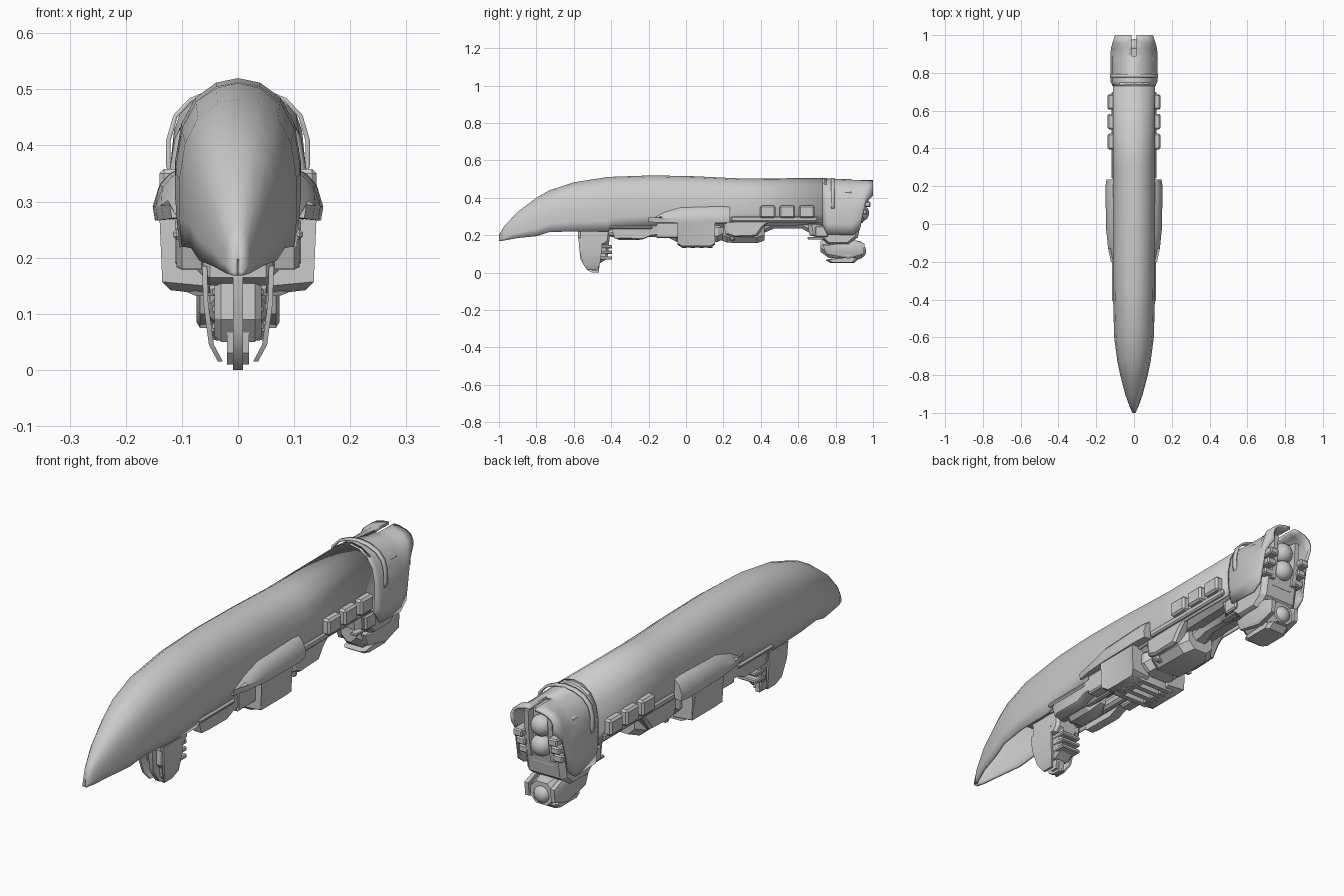
import bpy, bmesh
from math import radians, sin, cos, pi
from mathutils import Matrix

if "Cube" in bpy.data.objects:
    bpy.data.objects.remove(bpy.data.objects["Cube"])


def finish(name, bm, mirror=False, thick=0, smooth=30):
    bmesh.ops.recalc_face_normals(bm, faces=bm.faces)
    me = bpy.data.meshes.new(name)
    bm.to_mesh(me)
    bm.free()
    ob = bpy.data.objects.new(name, me)
    bpy.context.collection.objects.link(ob)
    if thick:
        m = ob.modifiers.new("thickness", 'SOLIDIFY')
        m.thickness = thick
    if mirror:
        ob.modifiers.new("mirror", 'MIRROR')
    bpy.ops.object.select_all(action='DESELECT')
    ob.select_set(True)
    bpy.context.view_layer.objects.active = ob
    bpy.ops.object.shade_smooth_by_angle(angle=radians(smooth))
    return ob


def loft(name, rings, closed=True, **kw):
    """Skin a list of equal-length point rings; closed rings get end caps."""
    bm = bmesh.new()
    vs = [[bm.verts.new(p) for p in r] for r in rings]
    n = len(vs[0])
    for a, b in zip(vs, vs[1:]):
        for i in range(n if closed else n - 1):
            j = (i + 1) % n
            bm.faces.new((a[i], a[j], b[j], b[i]))
    if closed:
        bm.faces.new(vs[0])
        bm.faces.new(vs[-1])
    return finish(name, bm, **kw)


def arch(y, hw, zt, zb):
    half = [(1, .2), (1, .45), (.9, .7), (.68, .87), (.35, .97)]
    pts = [(.95, 0)] + half + [(0, 1)]
    pts += [(-u, v) for u, v in reversed(pts[:-1])]
    return [(u * hw, y, zb + v * (zt - zb)) for u, v in pts]


def octa(y, hw, zt, zb, c=.03):
    return [(hw, y, zb + c), (hw, y, zt - c), (hw - c, y, zt), (c - hw, y, zt),
            (-hw, y, zt - c), (-hw, y, zb + c), (c - hw, y, zb), (hw - c, y, zb)]


def prism(name, yz, bands, **kw):
    """Side profile spread along x; each band is (x, profile scale)."""
    cy = sum(p[0] for p in yz) / len(yz)
    cz = sum(p[1] for p in yz) / len(yz)
    return loft(name, [[(x, cy + (y - cy) * s, cz + (z - cz) * s) for y, z in yz]
                       for x, s in bands], **kw)


def box(name, x, y, z, bevel=.006, **kw):
    bm = bmesh.new()
    bmesh.ops.create_cube(bm, size=1)
    for v in bm.verts:
        for i, r in enumerate((x, y, z)):
            v.co[i] = r[0] if v.co[i] < 0 else r[1]
    if bevel:
        bmesh.ops.bevel(bm, geom=bm.edges[:], offset=bevel, segments=1, affect='EDGES')
    return finish(name, bm, **kw)


def tube(name, x, z, r, y0, y1, n=10, **kw):
    rings = [[(x + k * cos(2 * pi * i / n), y, z + k * sin(2 * pi * i / n))
              for i in range(n)] for y, k in ((y0, r * .7), (y0 + .02, r), (y1 - .02, r), (y1, r * .7))]
    return loft(name, rings, **kw)


def ball(name, loc, r, sy=1):
    bm = bmesh.new()
    bmesh.ops.create_uvsphere(bm, u_segments=16, v_segments=10, radius=r,
                              matrix=Matrix.Translation(loc) @ Matrix.Diagonal((1, sy, 1, 1)))
    return finish(name, bm, smooth=40)


# long curved hull shell, open underneath
loft("hull_shell", [arch(*s) for s in (
    (-1, .008, .20, .168), (-.97, .022, .25, .172), (-.9, .047, .325, .185), (-.8, .073, .40, .195),
    (-.73, .088, .44, .217), (-.6, .105, .483, .22), (-.42, .11, .511, .218), (-.38, .111, .513, .24),
    (-.18, .112, .52, .25), (.05, .112, .515, .255), (.3, .112, .503, .265), (.75, .112, .506, .265))],
    closed=False, thick=.01)

# inner body that closes the underside
loft("inner_core", [octa(*s) for s in (
    (-.66, .07, .40, .29), (-.55, .095, .42, .25), (-.4, .1, .43, .235), (.3, .1, .42, .245),
    (.66, .1, .42, .255), (.74, .1, .45, .225), (.88, .105, .46, .215), (.93, .075, .46, .24))])

# rear cowl with a slot in its top edge
cowl = loft("rear_cowl", [arch(*s) for s in (
    (.73, .113, .508, .255), (.755, .125, .503, .205), (.89, .125, .499, .2),
    (.93, .122, .498, .23), (.96, .114, .497, .37), (1, .1, .495, .41))],
    closed=False, thick=.012)
slot = box("slot_cutter", (-.012, .012), (.89, 1.1), (.46, .6), bevel=0)
slot.hide_render = True
slot.display_type = 'WIRE'
cut = cowl.modifiers.new("slot", 'BOOLEAN')
cut.operation = 'DIFFERENCE'
cut.object = slot
loft("cowl_collar", [arch(.775, .128, .507, .33), arch(.795, .128, .507, .33)], closed=False, thick=.008)

# side sponsons
def sponson(y, x, zt, zb):
    return [(.09, y, zb + .005), (x - .004, y, zb), (x, y, zb + .025), (x - .012, y, zt - .02),
            (x - .03, y, zt), (.09, y, zt + .015)]
loft("side_sponson", [sponson(*s) for s in (
    (-.2, .122, .295, .27), (-.13, .137, .322, .268), (-.03, .147, .345, .266),
    (.19, .152, .35, .266), (.235, .146, .348, .268))], mirror=True)

# side boxes in a row
for i, y in enumerate((.395, .5, .605)):
    box(f"side_box_{i + 1}", (.1, .14), (y, y + .083), (.292, .358), .008, mirror=True)
box("box_rail", (.1, .12), (.24, .7), (.272, .3), mirror=True)

# flared plates and toothed module below the sponsons
loft("belly_plate", [[(.05, y, .25), (.14, y, .275), (.12 + d, y, .142 + d), (.05, y, .134 + d)]
                     for y, d in ((-.045, .015), (-.02, 0), (.13, 0), (.155, .015))], mirror=True)
for i in range(4):
    y = -.03 + i * .047
    prism(f"belly_tooth_{i + 1}", [(y, .2), (y, .145), (y + .008, .132), (y + .03, .132), (y + .03, .2)],
          [(-.09, .8), (-.075, 1), (.075, 1), (.09, .8)])
loft("belly_drum", [octa(*s) for s in (
    (-.1, .055, .27, .19), (-.05, .09, .27, .165), (.17, .09, .27, .165), (.22, .06, .27, .19))])

# faceted tank behind the module
loft("belly_tank", [octa(*s) for s in (
    (.17, .05, .27, .18), (.22, .085, .27, .16), (.38, .085, .27, .158), (.42, .06, .27, .172))])
box("tank_rib", (-.092, .092), (.235, .26), (.17, .27))
prism("tank_side", [(.2, .275), (.21, .205), (.25, .19), (.38, .195), (.42, .25), (.46, .28)],
      [(.07, 1), (.098, 1), (.108, .85)], mirror=True)
loft("rear_spine", [octa(*s, .02) for s in ((.4, .045, .29, .205), (.47, .035, .29, .235), (.62, .035, .29, .235), (.7, .055, .29, .19))])

# pipes and blocks between forward pod and module
tube("belly_pipe", .04, .215, .025, -.42, -.04, mirror=True)
loft("forward_block", [octa(*s, .02) for s in (
    (-.39, .035, .26, .19), (-.36, .05, .26, .175), (-.25, .05, .26, .175), (-.2, .03, .26, .2))])
prism("shoulder_block", [(-.4, .24), (-.38, .18), (-.23, .178), (-.18, .2), (-.06, .205), (-.04, .265)],
      [(.065, 1), (.1, 1), (.11, .85)], mirror=True)
box("shoulder_rail", (.085, .116), (-.41, -.18), (.232, .25), mirror=True)
box("module_front_block", (.06, .112), (-.16, -.03), (.185, .27), mirror=True)

# forward pod hanging below the nose
prism("pod_neck", [(-.58, .25), (-.575, .165), (-.53, .15), (-.43, .15), (-.41, .17), (-.4, .25)],
      [(-.062, .85), (-.05, 1), (.05, 1), (.062, .85)])
prism("pod_body", [(-.54, .18), (-.545, .09), (-.51, .05), (-.46, .05), (-.42, .075), (-.41, .17)],
      [(-.042, .8), (-.03, 1), (.03, 1), (.042, .8)])
prism("pod_keel", [(-.575, .19), (-.565, .07), (-.525, .012), (-.5, 0), (-.465, 0), (-.46, .1), (-.48, .18)],
      [(-.009, 1), (.009, 1)])
prism("pod_keel_sheath", [(-.53, .11), (-.52, .03), (-.5, .01), (-.47, .01), (-.455, .1)],
      [(-.02, 1), (.02, 1)])
loft("pod_blade", [[(x, y0, z), (x, y1, z), (x - .009, y1, z), (x - .009, y0, z)] for x, y0, y1, z in (
    (.064, -.575, -.45, .185), (.062, -.57, -.45, .12), (.052, -.55, -.46, .045), (.036, -.53, -.48, .015))],
    mirror=True)
for i, z in enumerate((.07, .1, .13)):
    box(f"pod_fin_{i + 1}", (-.045, .045), (-.46, -.395), (z, z + .017), .004)

# rear underside housing
prism("tail_housing", [(.65, .26), (.66, .2), (.72, .185), (.76, .15), (.87, .15), (.92, .19), (.94, .3), (.9, .3)],
      [(-.09, .85), (-.07, 1), (.07, 1), (.09, .85)])
box("tail_step", (.05, .1), (.69, .76), (.19, .25), mirror=True)
box("tail_fin", (.055, .085), (.65, .74), (.178, .19), .003, mirror=True)

# lower rear pod
loft("rear_pod", [octa(*s, .025) for s in (
    (.72, .035, .17, .11), (.76, .06, .18, .08), (.88, .062, .18, .07), (.94, .05, .165, .075))])
prism("rear_pod_skid", [(.745, .068), (.77, .052), (.9, .052), (.925, .075), (.9, .085), (.78, .075)],
      [(-.05, .8), (-.035, 1), (.035, 1), (.05, .8)])
prism("rear_pod_cheek", [(.73, .15), (.75, .1), (.87, .075), (.95, .1), (.955, .155), (.9, .175)],
      [(.05, 1), (.068, 1), (.074, .8)], mirror=True)
ball("rear_pod_nozzle", (0, .935, .115), .035, .8)

# stacked engine nozzles at the stern
prism("nozzle_frame", [(.88, .46), (.88, .255), (.945, .265), (.96, .35), (.965, .455)],
      [(.044, 1), (.064, 1)], mirror=True)
for i, z in enumerate((.4, .318)):
    ball(f"stern_nozzle_{i + 1}", (0, .94, z), .043, .9)
for i, z in enumerate((.27, .31, .35)):
    box(f"stern_fin_{i + 1}", (.058, .1), (.9, .95 + i * .018), (z, z + .03), .005, mirror=True)
